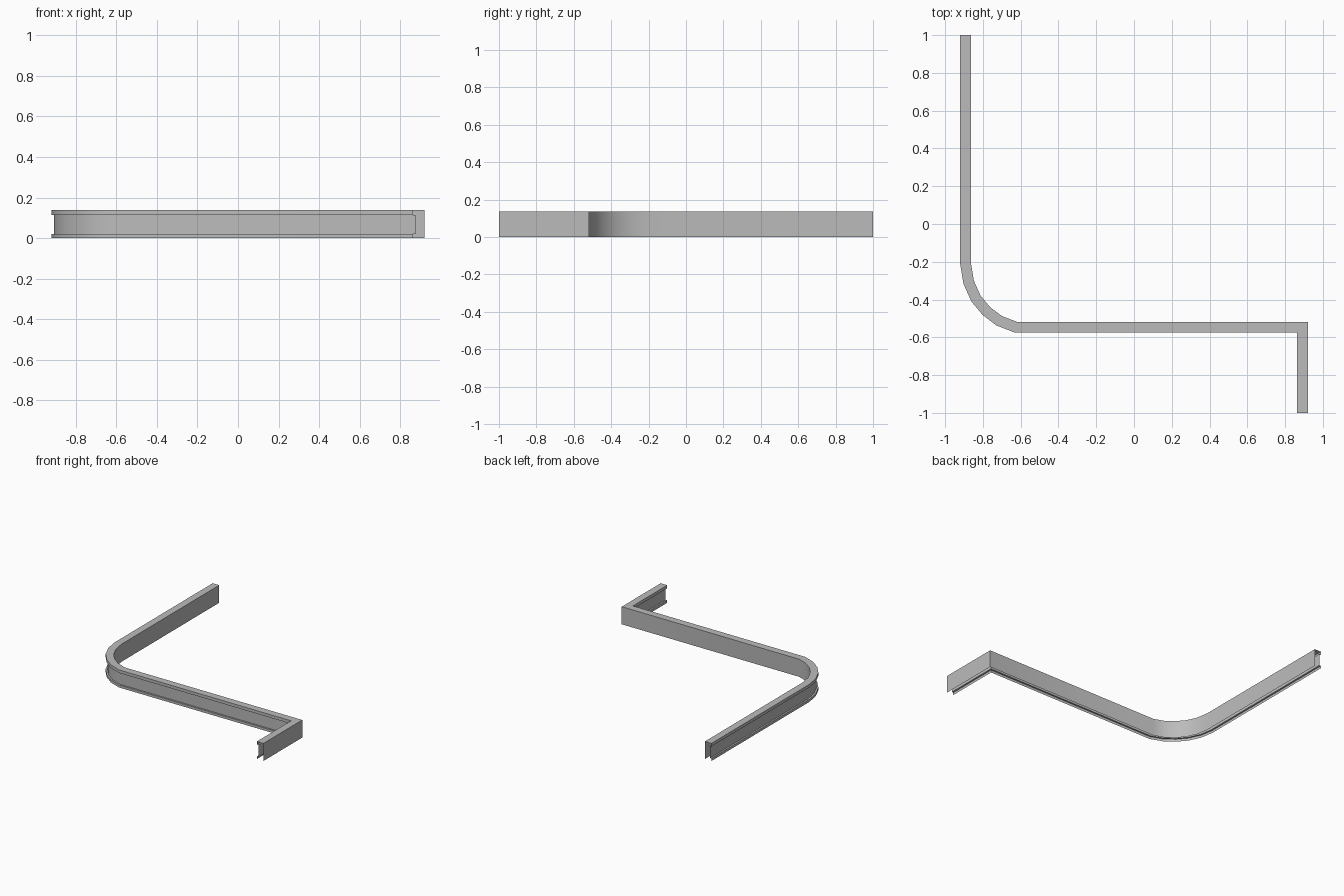
import bpy, bmesh
from mathutils import Vector

cube = bpy.data.objects.get("Cube")
if cube:
    bpy.data.objects.remove(cube, do_unlink=True)

# Single grey finish
grey = bpy.data.materials.new("plain grey")
grey.use_nodes = True
colour = (0.5, 0.5, 0.5, 1)
grey.diffuse_color = colour
grey.node_tree.nodes["Principled BSDF"].inputs["Base Color"].default_value = colour

# Plan of the flat wall: long leg, rounded bend, middle run, short return
path = [Vector(p) for p in (
    (-0.863, 1), (-0.863, -0.21), (-0.848, -0.30), (-0.812, -0.38),
    (-0.762, -0.44), (-0.70, -0.487), (-0.62, -0.518), (0.92, -0.518), (0.92, -1))]

# Section: (offset from the wall, height), with a recessed web between two lips
W, REC, H = 0.057, 0.044, 0.138
section = [(0, 0), (0, H), (W, H), (W, 0.114), (REC, 0.114),
           (REC, 0.02), (W, 0.02), (W, 0)]


def side(a, b):
    """Unit vector to the right of travel from a to b."""
    d = (b - a).normalized()
    return Vector((d.y, -d.x))


def miter(i):
    """Offset direction at a path point, keeping the section width constant."""
    n = [side(path[j], path[j + 1]) for j in (i - 1, i) if 0 <= j < len(path) - 1]
    m = sum(n, Vector((0, 0))).normalized()
    return m / m.dot(n[0])


# Sweep the section along the plan
bm = bmesh.new()
rings = []
for i, p in enumerate(path):
    m = miter(i)
    rings.append([bm.verts.new((*(p + m * o), z)) for o, z in section])
for a, b in zip(rings, rings[1:]):
    for k in range(len(section) - 1):
        bm.faces.new((a[k], b[k], b[k + 1], a[k + 1]))
bm.normal_update()

mesh = bpy.data.meshes.new("bent_rail")
bm.to_mesh(mesh)
bm.free()
mesh.materials.append(grey)
rail = bpy.data.objects.new("bent_rail", mesh)
bpy.context.collection.objects.link(rail)
bpy.context.view_layer.objects.active = rail
rail.select_set(True)
bpy.ops.object.shade_smooth_by_angle(angle=0.52)
